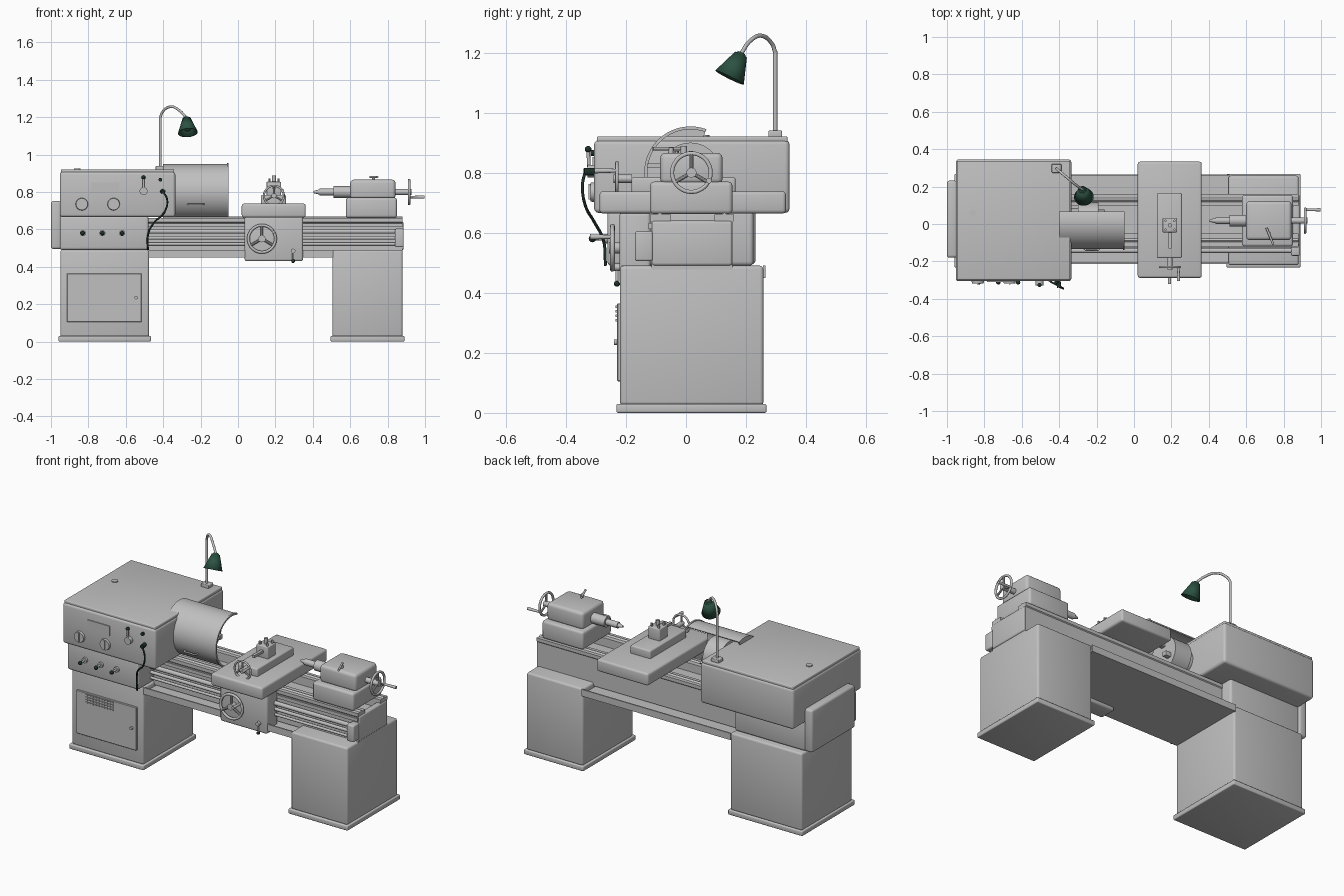
import bpy, bmesh, math
from mathutils import Vector, Matrix

if "Cube" in bpy.data.objects:
    bpy.data.objects.remove(bpy.data.objects["Cube"])


def material(name, rgb):
    m = bpy.data.materials.new(name)
    m.diffuse_color = (*rgb, 1)
    m.use_nodes = True
    m.node_tree.nodes["Principled BSDF"].inputs["Base Color"].default_value = m.diffuse_color
    return m


GREY = material("machine grey", (0.53, 0.53, 0.53))
GREEN = material("lamp green", (0.025, 0.085, 0.055))
DARK = material("dark knob", (0.012, 0.03, 0.022))


def finish(bm, name, mat):
    bmesh.ops.recalc_face_normals(bm, faces=bm.faces)
    me = bpy.data.meshes.new(name)
    bm.to_mesh(me)
    bm.free()
    ob = bpy.data.objects.new(name, me)
    bpy.context.collection.objects.link(ob)
    me.materials.append(mat)
    bpy.ops.object.select_all(action='DESELECT')
    ob.select_set(True)
    bpy.context.view_layer.objects.active = ob
    bpy.ops.object.shade_smooth_by_angle(angle=math.radians(35))
    return ob


def box(name, x, y, z, bevel=0.0, mat=GREY, seg=3):
    """Box from three (min, max) ranges with rounded edges."""
    bm = bmesh.new()
    size = [b - a for a, b in (x, y, z)]
    mid = [(a + b) / 2 for a, b in (x, y, z)]
    bmesh.ops.create_cube(bm, size=1, matrix=Matrix.Translation(mid) @ Matrix.Diagonal((*size, 1)))
    if bevel:
        bmesh.ops.bevel(bm, geom=bm.edges[:], offset=bevel, segments=seg, profile=0.5, affect='EDGES')
    return finish(bm, name, mat)


def rod(name, a, b, r, r2=None, mat=GREY, seg=24, caps=True):
    """Cylinder or cone from point a to point b."""
    a, b = Vector(a), Vector(b)
    bm = bmesh.new()
    rot = (b - a).to_track_quat('Z', 'Y').to_matrix().to_4x4()
    bmesh.ops.create_cone(bm, cap_ends=caps, segments=seg, radius1=r, radius2=r if r2 is None else r2,
                          depth=(b - a).length, matrix=Matrix.Translation((a + b) / 2) @ rot)
    return finish(bm, name, mat)


def ball(name, p, r, mat=DARK):
    bm = bmesh.new()
    bmesh.ops.create_uvsphere(bm, u_segments=16, v_segments=10, radius=r, matrix=Matrix.Translation(p))
    return finish(bm, name, mat)


def tube(name, pts, r, mat=GREY, cyclic=False):
    """Round tube along a smooth path."""
    cu = bpy.data.curves.new(name, 'CURVE')
    cu.dimensions = '3D'
    cu.bevel_depth, cu.bevel_resolution, cu.resolution_u = r, 3, 6
    cu.use_fill_caps = True
    sp = cu.splines.new('BEZIER')
    sp.bezier_points.add(len(pts) - 1)
    for bp, p in zip(sp.bezier_points, pts):
        bp.co = p
        bp.handle_left_type = bp.handle_right_type = 'AUTO'
    sp.use_cyclic_u = cyclic
    ob = bpy.data.objects.new(name, cu)
    bpy.context.collection.objects.link(ob)
    cu.materials.append(mat)
    return ob


def extrude_x(name, pts, x0, x1):
    """Closed (y, z) profile extruded along x."""
    bm = bmesh.new()
    f = bm.faces.new([bm.verts.new((x0, y, z)) for y, z in pts])
    new = bmesh.ops.extrude_face_region(bm, geom=[f])['geom']
    bmesh.ops.translate(bm, vec=(x1 - x0, 0, 0), verts=[v for v in new if isinstance(v, bmesh.types.BMVert)])
    return finish(bm, name, GREY)


def handwheel(name, c, axis, r, handle_deg, handle_len, spin=90):
    """Rim, three spokes, hub and crank handle around an axis."""
    c, n = Vector(c), Vector(axis)
    u = Vector((0, 0, 1)).cross(n)

    def at(deg, rad):
        t = math.radians(deg)
        return c + (u * math.cos(t) + Vector((0, 0, 1)) * math.sin(t)) * rad

    tube(name + "_rim", [at(i * 30, r) for i in range(12)], r * 0.11, cyclic=True)
    for i in range(3):
        rod(name + "_spoke", c, at(spin + i * 120, r), r * 0.1, seg=10)
    rod(name + "_hub", c - n * 0.05, c + n * 0.012, r * 0.26)
    p = at(handle_deg, r)
    rod(name + "_handle", p, p + n * handle_len, 0.006, 0.009, seg=14)


# Cabinets with plinths
for side, x0, x1 in (("left", -0.95, -0.475), ("right", 0.505, 0.88)):
    box(side + "_cabinet", (x0, x1), (-0.22, 0.258), (0.025, 0.49), 0.012)
    box(side + "_plinth", (x0 - 0.01, x1 + 0.01), (-0.232, 0.268), (0, 0.03), 0.006)

# Cabinet door, louvres and latch
box("cabinet_door", (-0.915, -0.515), (-0.229, -0.21), (0.105, 0.365), 0.003, seg=1)
for row in range(4):
    for col in range(10):
        x, z = -0.85 + col * 0.019, 0.305 + row * 0.015
        box("door_louvre", (x, x + 0.014), (-0.234, -0.225), (z, z + 0.007))
rod("door_latch", (-0.545, -0.225, 0.235), (-0.545, -0.24, 0.235), 0.009)

# Chip tray
box("tray_floor", (-0.48, 0.51), (-0.21, 0.262), (0.45, 0.46))
for name, y in (("front", -0.215), ("back", 0.257)):
    box("tray_rim_" + name, (-0.48, 0.51), (y, y + 0.008), (0.45, 0.49))

# Bed with two raised ways and a channel
extrude_x("bed", [(-0.115, 0.47), (-0.115, 0.635), (-0.12, 0.64), (-0.12, 0.66), (-0.05, 0.66), (-0.05, 0.61),
                  (0.095, 0.61), (0.095, 0.66), (0.16, 0.66), (0.16, 0.64), (0.155, 0.635), (0.155, 0.47)],
          -0.48, 0.88)
box("bed_end", (0.85, 0.886), (-0.115, 0.155), (0.49, 0.64), 0.01)
for y in (-0.087, 0.128):
    extrude_x("way_ridge", [(y - 0.016, 0.655), (y, 0.668), (y + 0.016, 0.655)], -0.4, 0.88)

# Lead screw, feed rods and their end bracket
for name, z, r in (("lead_screw", 0.59, 0.013), ("feed_rod", 0.555, 0.010), ("control_rod", 0.522, 0.008)):
    rod(name, (-0.49, -0.142, z), (0.87, -0.142, z), r)
box("rod_bracket", (0.84, 0.886), (-0.17, -0.11), (0.505, 0.605), 0.008)
box("rack", (-0.48, 0.88), (-0.125, -0.11), (0.612, 0.632))

# Gearbox, headstock, lid and end cover
box("gearbox", (-0.953, -0.478), (-0.262, 0.225), (0.49, 0.672), 0.014)
box("headstock", (-0.953, -0.335), (-0.306, 0.345), (0.666, 0.908), 0.015)
box("headstock_lid", (-0.947, -0.341), (-0.297, 0.338), (0.9, 0.921), 0.005)
rod("oil_plug", (-0.86, 0.06, 0.915), (-0.86, 0.06, 0.926), 0.018)
box("end_cover", (-1.0, -0.945), (-0.18, 0.232), (0.495, 0.752), 0.014)
for y in (-0.13, 0.18):
    rod("cover_screw", (-0.998, y, 0.62), (-1.0, y, 0.62), 0.009)

# Headstock controls
box("data_plate", (-0.785, -0.635), (-0.311, -0.3), (0.795, 0.852))
for x in (-0.835, -0.665):
    rod("speed_dial", (x, -0.3, 0.735), (x, -0.318, 0.735), 0.034, 0.031, seg=32)
    box("dial_grip", (x - 0.004, x + 0.004), (-0.324, -0.31), (0.71, 0.762))
rod("lever_boss", (-0.505, -0.3, 0.805), (-0.505, -0.328, 0.805), 0.021)
rod("lever_arm", (-0.505, -0.322, 0.805), (-0.505, -0.326, 0.875), 0.006)
ball("lever_knob", (-0.505, -0.326, 0.878), 0.011)
rod("push_button", (-0.415, -0.3, 0.866), (-0.415, -0.318, 0.866), 0.01, mat=DARK)
rod("cable_plug", (-0.405, -0.3, 0.803), (-0.4, -0.34, 0.803), 0.012, mat=DARK)
tube("power_cable", [(-0.4, -0.336, 0.803), (-0.378, -0.345, 0.755), (-0.395, -0.335, 0.69), (-0.45, -0.305, 0.635),
                     (-0.48, -0.275, 0.575), (-0.482, -0.268, 0.49)], 0.005, DARK)
for x in (-0.83, -0.725, -0.62):
    rod("feed_knob_base", (x, -0.258, 0.58), (x, -0.275, 0.58), 0.016)
    rod("feed_knob_stem", (x, -0.27, 0.58), (x, -0.31, 0.58), 0.006)
    ball("feed_knob", (x, -0.312, 0.58), 0.012)

# Chuck with jaws
CY, CZ = 0.015, 0.80
rod("spindle_flange", (-0.345, CY, CZ), (-0.29, CY, CZ), 0.07, seg=32)
rod("chuck", (-0.3, CY, CZ), (-0.19, CY, CZ), 0.1, seg=40)
for i in range(3):
    t = math.radians(90 + i * 120)
    y, z = CY + 0.055 * math.cos(t), CZ + 0.055 * math.sin(t)
    box("chuck_jaw", (-0.2, -0.155), (y - 0.014, y + 0.014), (z - 0.014, z + 0.014), 0.003)


# Curved chuck guard with a sector-shaped side plate
def arc(r, a0=70, a1=240, n=28):
    ts = [math.radians(a0 + (a1 - a0) * i / n) for i in range(n + 1)]
    return [(CY + r * math.cos(t), CZ + r * math.sin(t)) for t in ts]


extrude_x("chuck_guard", arc(0.15) + arc(0.144)[::-1], -0.4, -0.05)
extrude_x("guard_rim", arc(0.154) + arc(0.146)[::-1], -0.06, -0.05)
extrude_x("guard_side", arc(0.147) + [(CY, CZ)], -0.4, -0.394)
tube("guard_handle", [(-0.268, -0.115, 0.735), (-0.262, -0.135, 0.735), (-0.225, -0.138, 0.735),
                      (-0.188, -0.135, 0.735), (-0.182, -0.115, 0.735)], 0.005)

# Carriage: saddle, apron, handwheel and lever
box("saddle", (0.02, 0.362), (-0.288, 0.333), (0.664, 0.738), 0.012)
box("apron", (0.035, 0.348), (-0.222, -0.118), (0.43, 0.668), 0.012)
handwheel("apron_wheel", (0.128, -0.245, 0.55), (0, -1, 0), 0.072, 30, 0.075)
rod("apron_lever_boss", (0.295, -0.215, 0.485), (0.295, -0.238, 0.485), 0.012)
rod("apron_lever", (0.295, -0.23, 0.49), (0.295, -0.23, 0.435), 0.005)
ball("apron_lever_knob", (0.295, -0.23, 0.43), 0.01)

# Cross slide, tool post and feed wheel
box("cross_slide", (0.122, 0.256), (-0.182, 0.165), (0.73, 0.785), 0.008)
box("tool_post", (0.153, 0.23), (-0.045, 0.032), (0.78, 0.855), 0.005)
for dx in (-0.024, 0.024):
    for dy in (-0.024, 0.024):
        rod("tool_bolt", (0.192 + dx, -0.007 + dy, 0.85), (0.192 + dx, -0.007 + dy, 0.872), 0.007, seg=6)
rod("post_bolt", (0.192, -0.007, 0.85), (0.192, -0.007, 0.888), 0.011, seg=16)
box("cutting_tool", (0.184, 0.2), (-0.13, -0.03), (0.815, 0.83))
handwheel("slide_wheel", (0.192, -0.23, 0.78), (0, -1, 0), 0.053, 30, 0.075)

# Tailstock
box("tailstock_base", (0.577, 0.85), (-0.12, 0.155), (0.662, 0.77), 0.014)
box("tailstock_body", (0.6, 0.842), (-0.086, 0.122), (0.762, 0.866), 0.018)
rod("quill_sleeve", (0.51, 0.018, CZ), (0.61, 0.018, CZ), 0.031, 0.031)
rod("quill", (0.435, 0.018, CZ), (0.52, 0.018, CZ), 0.018)
rod("centre_point", (0.405, 0.018, CZ), (0.436, 0.018, CZ), 0.006, 0.014)
rod("clamp_stud", (0.725, -0.05, 0.86), (0.725, -0.05, 0.884), 0.008)
rod("clamp_lever", (0.708, -0.02, 0.88), (0.745, -0.11, 0.88), 0.006)
rod("wheel_shaft", (0.83, 0.018, CZ), (0.92, 0.018, CZ), 0.016)
handwheel("tailstock_wheel", (0.915, 0.018, CZ), (1, 0, 0), 0.064, -25, 0.083, 90)

# Work lamp: base, pole with gooseneck, and tilted shade
box("lamp_base", (-0.44, -0.388), (0.274, 0.32), (0.915, 0.94), 0.004)
rod("lamp_pole", (-0.415, 0.297, 0.93), (-0.415, 0.297, 1.205), 0.007)
tube("lamp_neck", [(-0.415, 0.297, 1.2), (-0.404, 0.287, 1.228), (-0.36, 0.25, 1.256), (-0.315, 0.212, 1.237),
                   (-0.276, 0.184, 1.197)], 0.007)
top, low = Vector((-0.275, 0.183, 1.193)), Vector((-0.268, 0.145, 1.117))
shade = rod("lamp_shade", low, top, 0.053, 0.022, GREEN, 28, False)
mod = shade.modifiers.new("thickness", 'SOLIDIFY')
mod.thickness = 0.003
rod("lamp_cap", top.lerp(low, 0.04), top.lerp(low, -0.08), 0.022, 0.012, GREEN)
ball("lamp_bulb", low.lerp(top, 0.4), 0.024, GREEN)
